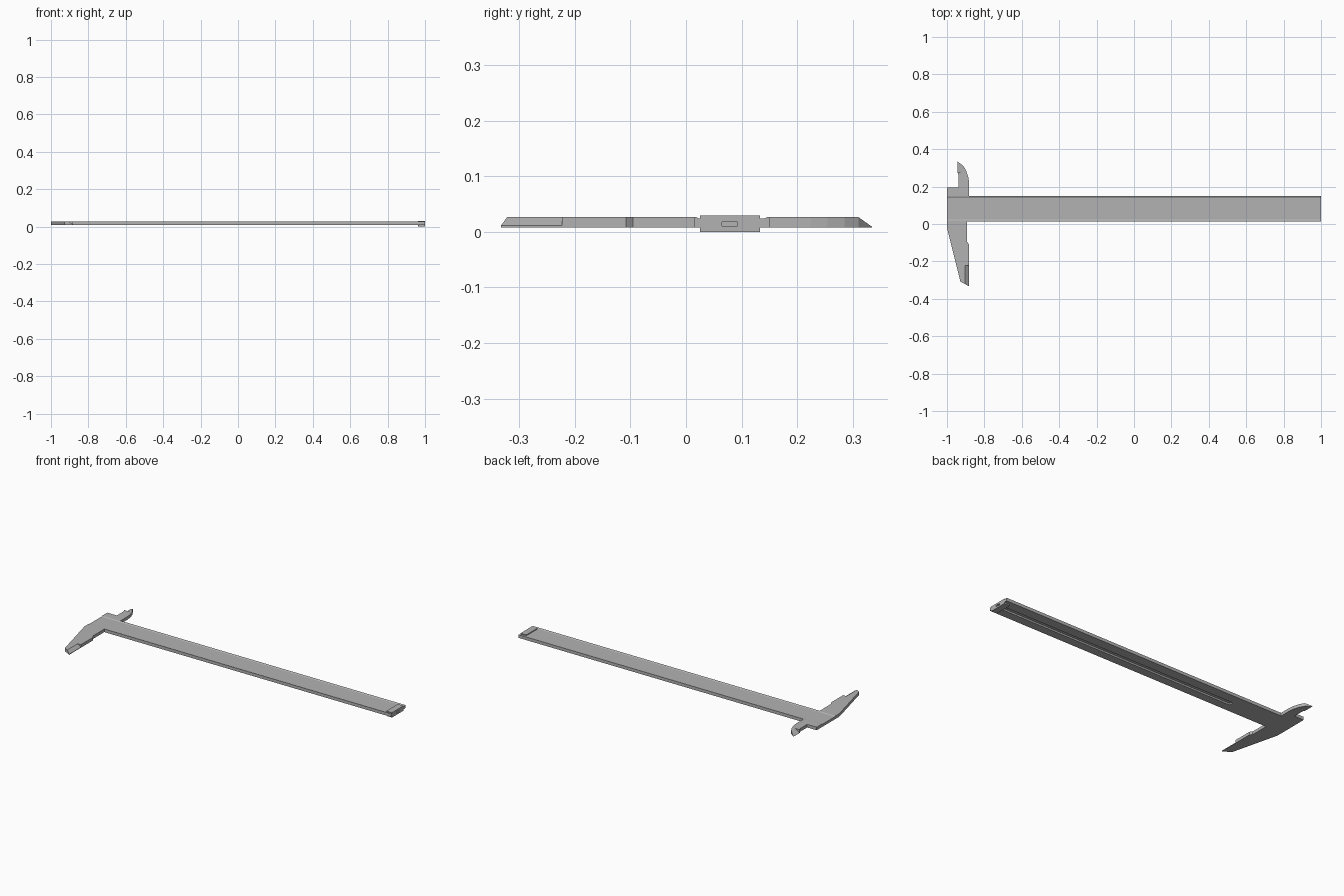
import bpy
import bmesh
from mathutils import Vector

cube = bpy.data.objects.get("Cube")
if cube:
    bpy.data.objects.remove(cube)

steel = bpy.data.materials.new("brushed_steel")
steel.use_nodes = True
color = (0.45, 0.45, 0.45, 1)
steel.diffuse_color = color
steel.node_tree.nodes["Principled BSDF"].inputs["Base Color"].default_value = color

BOTTOM, TOP = 0.008, 0.0265


def prism(name, outline, axis, start, end):
    """Extrude a 2D outline along axis 0, 1 or 2 from start to end."""
    bm = bmesh.new()

    def place(p):
        co = list(p)
        co.insert(axis, start)
        return bm.verts.new(co)

    face = bm.faces.new([place(p) for p in outline])
    grown = bmesh.ops.extrude_face_region(bm, geom=[face])
    shift = Vector((0, 0, 0))
    shift[axis] = end - start
    bmesh.ops.translate(bm, vec=shift,
                        verts=[v for v in grown["geom"] if isinstance(v, bmesh.types.BMVert)])
    bmesh.ops.recalc_face_normals(bm, faces=bm.faces)
    mesh = bpy.data.meshes.new(name)
    bm.to_mesh(mesh)
    bm.free()
    mesh.materials.append(steel)
    obj = bpy.data.objects.new(name, mesh)
    bpy.context.collection.objects.link(obj)
    return obj


def box(name, x0, x1, y0, y1, z0, z1):
    return prism(name, [(x0, y0), (x1, y0), (x1, y1), (x0, y1)], 2, z0, z1)


def cut(target, cutter):
    """Subtract the cutter from the target, then discard it."""
    cutter.hide_render = True
    mod = target.modifiers.new("cut", "BOOLEAN")
    mod.operation = "DIFFERENCE"
    mod.solver = "EXACT"
    mod.object = cutter
    bpy.context.view_layer.objects.active = target
    bpy.ops.object.modifier_apply(modifier=mod.name)
    bpy.data.objects.remove(cutter)


# Beam with both fixed jaws as a single flat plate
outline = [
    (-1, -0.02), (-0.928, -0.308), (-0.882, -0.333),     # long jaw
    (-0.882, -0.108), (-0.893, -0.095), (-0.893, 0.014),
    (1, 0.014), (1, 0.151),                              # beam
    (-0.882, 0.151), (-0.882, 0.225), (-0.887, 0.255),   # short jaw
    (-0.897, 0.285), (-0.912, 0.31), (-0.944, 0.335),
    (-0.944, 0.275), (-0.937, 0.26), (-0.937, 0.195), (-1, 0.195),
]
body = prism("beam_and_jaws", outline, 2, BOTTOM, TOP)

# Shallow scale recess with sloped walls along the top
cut(body, prism("recess_cutter",
                [(0.024, 0.0235), (0.14, 0.0235), (0.146, TOP), (0.146, 0.04),
                 (0.018, 0.04), (0.018, TOP)], 0, -1.1, 1.1))

# Depth rod groove under the beam
cut(body, box("groove_cutter", -0.6, 1.1, 0.065, 0.093, -0.01, 0.018))

# Knife edges on the two jaws
cut(body, prism("short_edge_cutter",
                [(-0.912, TOP), (-0.95, 0.0055), (-0.95, 0.04), (-0.912, 0.04)],
                1, 0.275, 0.36))
cut(body, prism("long_edge_cutter",
                [(-0.903, TOP), (-0.875, 0.006), (-0.875, 0.04), (-0.903, 0.04)],
                1, -0.36, -0.223))

# End stop plates above and below the beam tip
for name, z0, z1 in (("upper_stop", 0.02, 0.029), ("lower_stop", 0, 0.01)):
    c = 0.004
    prism(name, [(0.962, 0.025 + c), (0.962 + c, 0.025), (1, 0.025), (1, 0.133),
                 (0.962 + c, 0.133), (0.962, 0.133 - c)], 2, z0, z1)
